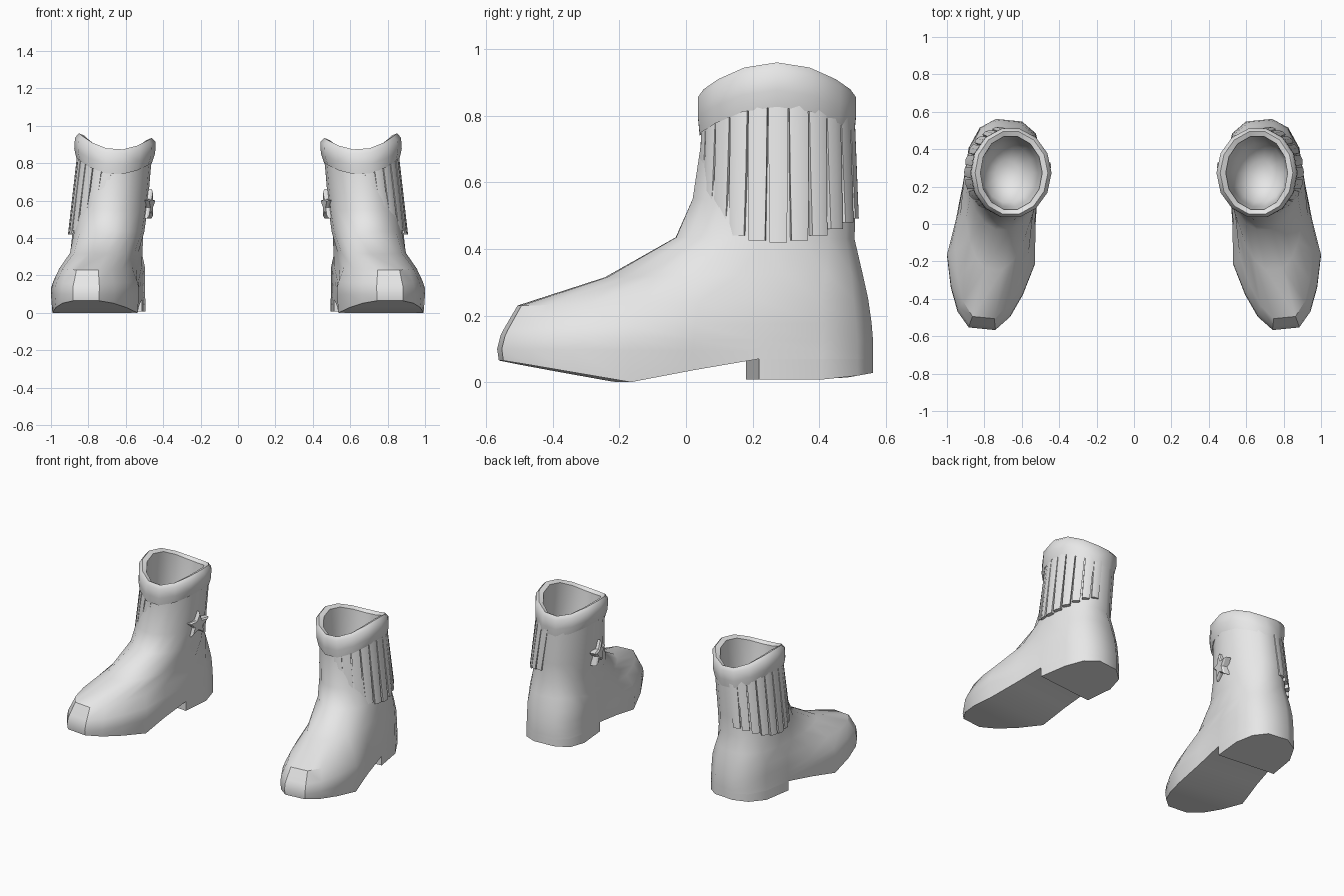
import bpy, bmesh, math

if "Cube" in bpy.data.objects:
    bpy.data.objects.remove(bpy.data.objects["Cube"])

grey = bpy.data.materials.new("light_grey")
grey.diffuse_color = (0.8, 0.8, 0.8, 1)
grey.use_nodes = True
grey.node_tree.nodes["Principled BSDF"].inputs["Base Color"].default_value = grey.diffuse_color


def finish(name, bm, angle=40):
    """Turn a bmesh into a shaded object, mirrored to make the pair."""
    bmesh.ops.recalc_face_normals(bm, faces=bm.faces)
    mesh = bpy.data.meshes.new(name)
    bm.to_mesh(mesh)
    bm.free()
    mesh.materials.append(grey)
    ob = bpy.data.objects.new(name, mesh)
    bpy.context.collection.objects.link(ob)
    bpy.ops.object.select_all(action='DESELECT')
    ob.select_set(True)
    bpy.context.view_layer.objects.active = ob
    bpy.ops.object.shade_smooth_by_angle(angle=math.radians(angle))
    mod = ob.modifiers.new("pair", 'MIRROR')
    mod.use_mirror_merge = False
    return ob


def loft(bm, rings):
    """Join closed rings of points with quads and return their vertices."""
    vs = [[bm.verts.new(p) for p in ring] for ring in rings]
    n = len(vs[0])
    for a, b in zip(vs, vs[1:]):
        for i in range(n):
            j = (i + 1) % n
            bm.faces.new((a[i], a[j], b[j], b[i]))
    return vs


# Outline stations from toe to heel: foot widths and round shaft widths
STATIONS = [0, .07, .18, .33, .5, .68, .85, .95, 1]
FOOT = [.3, .6, .82, 1, .98, 1, .97, .75, .35]
ROUND = [.2, .51, .77, .94, 1, .93, .71, .44, .2]
N = len(STATIONS)


def sole_z(y):
    if y < -.19:
        return .065 * (-.19 - y) / .365
    return min(.07, .07 * (y + .19) / .37)


def outline(yf, yb, zf, zb, wf, wb, r, sole=False):
    left, right = [], []
    for u, f, c in zip(STATIONS, FOOT, ROUND):
        y, z = yf + u * (yb - yf), zf + u * (zb - zf)
        t = min(1, max(0, (u - .33) / .35))
        w = (wf + (wb - wf) * t) * (f + (c - f) * r)
        cx = .705 - .13 * (y - .27) * (1 - r) - .1 * max(0, z - .3)
        for side, out in ((-1, left), (1, right)):
            yy = y + .1 * side * w * (1 - r)
            out.append((cx + side * w, yy, sole_z(y) if sole else z))
    return left + right[::-1]


# Foot and shaft: front y, back y, front z, back z, front and back half width, roundness
LEVELS = [
    (-.55, .555, .14, .12, .235, .198, 0),
    (-.54, .55, .16, .18, .225, .198, 0),
    (-.50, .54, .23, .25, .195, .198, 0),
    (-.24, .525, .315, .33, .175, .195, .3),
    (-.03, .505, .435, .43, .19, .195, .8),
    (.02, .51, .55, .55, .195, .195, 1),
    (.05, .505, .75, .75, .192, .192, 1),
    (.05, .505, .84, .84, .192, .192, 1),
]
sole_ring = outline(-.555, .555, 0, 0, .228, .2, 0, True)
toe_ring = outline(-.56, .555, .10, .09, .235, .199, 0)
bm = bmesh.new()
vs = loft(bm, [sole_ring, toe_ring] + [outline(*l) for l in LEVELS])
for i in range(N - 1):
    a = vs[0]
    bm.faces.new((a[i], a[i + 1], a[-2 - i], a[-1 - i]))
finish("boot_body", bm)

# Heel block under the back stations of the sole
heel = sole_ring[5:2 * N - 5]
bm = bmesh.new()
low = [(x, y, .008 + max(0, y - .45) * .18) for x, y, z in heel]
vs = loft(bm, [low, heel])
bm.faces.new(vs[0])
bm.faces.new(vs[1])
finish("heel", bm)

# Rolled collar and inner lining: half width, half depth, height, share of side lift
SECTIONS = [
    (.186, .212, .76, 1), (.203, .238, .74, 1), (.217, .243, .79, 1),
    (.216, .243, .85, 1), (.195, .226, .873, 1), (.166, .2, .86, 1),
    (.155, .185, .7, .3), (.135, .16, .55, 0), (.06, .07, .47, 0),
]
bm = bmesh.new()
rings = []
for a, b, z, k in SECTIONS:
    ring = []
    for i in range(14):
        t = math.tau * i / 14
        c, s = math.cos(t), math.sin(t)
        h = z + k * (.075 * c * c + .012 * c)
        ring.append((.66 + (.85 - h) * .05 + a * c, .273 + b * s, h))
    rings.append(ring)
vs = loft(bm, rings)
bm.faces.new(vs[-1])
finish("collar", bm, 50)

# Fringe strips around the outer side of the shaft
COUNT, SPREAD = 11, 78
bm = bmesh.new()
for k in range(COUNT):
    mid = -SPREAD + 2 * SPREAD * k / (COUNT - 1)
    m = math.radians(mid)
    top, bottom = .78 + .06 * math.cos(m) ** 2, .42 + .075 * math.sin(m) ** 2
    rings = []
    for f, half in ((0, 7.3), (.5, 6.9), (1, 6.1)):
        z = top + (bottom - top) * f
        cx, a, b = .658 + .034 * f, .203 + .014 * f, .235 + .012 * f
        ring = []
        for ang, inset in ((-half, .028), (-half, .004), (0, 0), (half, .004), (half, .028)):
            t = math.radians(mid + ang)
            ring.append((cx + (a - inset) * math.cos(t),
                         .277 + (b - inset) * math.sin(t), z))
        rings.append(ring)
    vs = loft(bm, rings)
    bm.faces.new(vs[0])
    bm.faces.new(vs[-1])
finish("fringe", bm, 35)

# Raised star on the inner side of the shaft
bm = bmesh.new()
turn = math.radians(14)


def star_ring(depth, scale):
    ring = []
    for i in range(10):
        r = (.088 if i % 2 == 0 else .04) * scale
        t = math.tau * i / 10
        s, z = r * math.sin(t), r * math.cos(t)
        ring.append((.478 - depth * math.cos(turn) - s * math.sin(turn) + z * -.08,
                     .25 - depth * math.sin(turn) + s * math.cos(turn), .575 + z))
    return ring


vs = loft(bm, [star_ring(-.025, 1), star_ring(.008, 1), star_ring(.018, .8)])
bm.faces.new(vs[0])
bm.faces.new(vs[-1])
finish("star", bm, 20)
